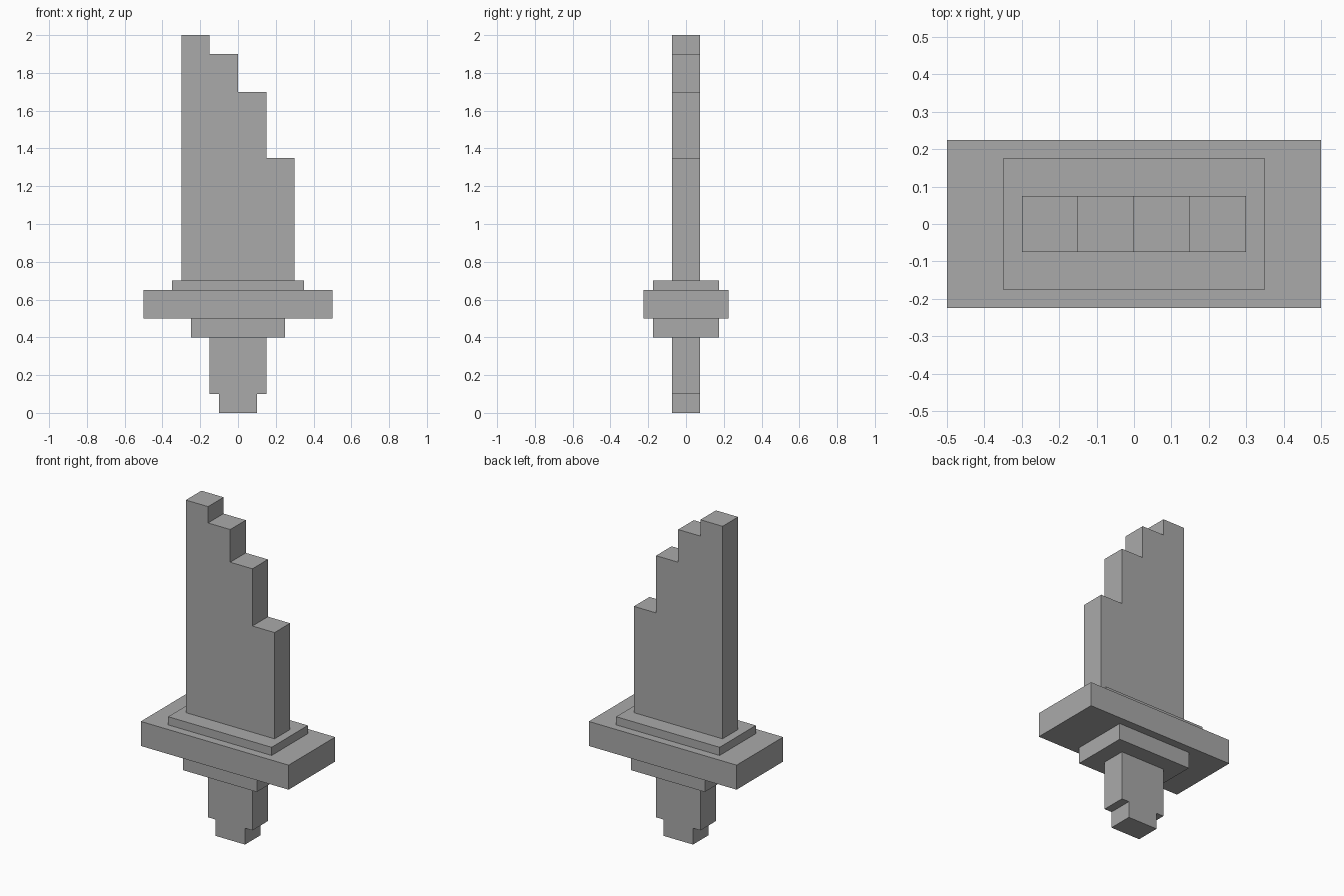
import bpy
import bmesh

cube = bpy.data.objects.get("Cube")
if cube:
    bpy.data.objects.remove(cube, do_unlink=True)

grey = bpy.data.materials.new("stone grey")
grey.use_nodes = True
colour = (0.4, 0.4, 0.4, 1)
grey.diffuse_color = colour
grey.node_tree.nodes["Principled BSDF"].inputs["Base Color"].default_value = colour


def slab(name, outline, depth):
    """Extrude an x-z outline symmetrically along y."""
    bm = bmesh.new()
    face = bm.faces.new([bm.verts.new((x, -depth / 2, z)) for x, z in outline])
    result = bmesh.ops.extrude_face_region(bm, geom=[face])
    moved = [v for v in result["geom"] if isinstance(v, bmesh.types.BMVert)]
    bmesh.ops.translate(bm, verts=moved, vec=(0, depth, 0))
    bmesh.ops.recalc_face_normals(bm, faces=bm.faces)
    mesh = bpy.data.meshes.new(name)
    bm.to_mesh(mesh)
    bm.free()
    mesh.materials.append(grey)
    obj = bpy.data.objects.new(name, mesh)
    bpy.context.collection.objects.link(obj)
    return obj


def block(name, width, depth, bottom, top):
    w = width / 2
    return slab(name, [(-w, bottom), (w, bottom), (w, top), (-w, top)], depth)


# Handle and guard, stacked from the bottom up
block("pommel", 0.2, 0.15, 0, 0.1)
block("grip", 0.3, 0.15, 0.1, 0.4)
block("lower_collar", 0.5, 0.35, 0.4, 0.5)
block("guard", 1.0, 0.45, 0.5, 0.65)
block("upper_collar", 0.7, 0.35, 0.65, 0.7)

# Blade with a stepped tip, falling towards +x
step = 0.15
base = 0.7
outline = [(-0.3, base), (0.3, base)]
for i, height in enumerate((1.35, 1.7, 1.9, 2.0)):
    right = 0.3 - i * step
    outline += [(right, height), (right - step, height)]
slab("blade", outline, 0.15)
